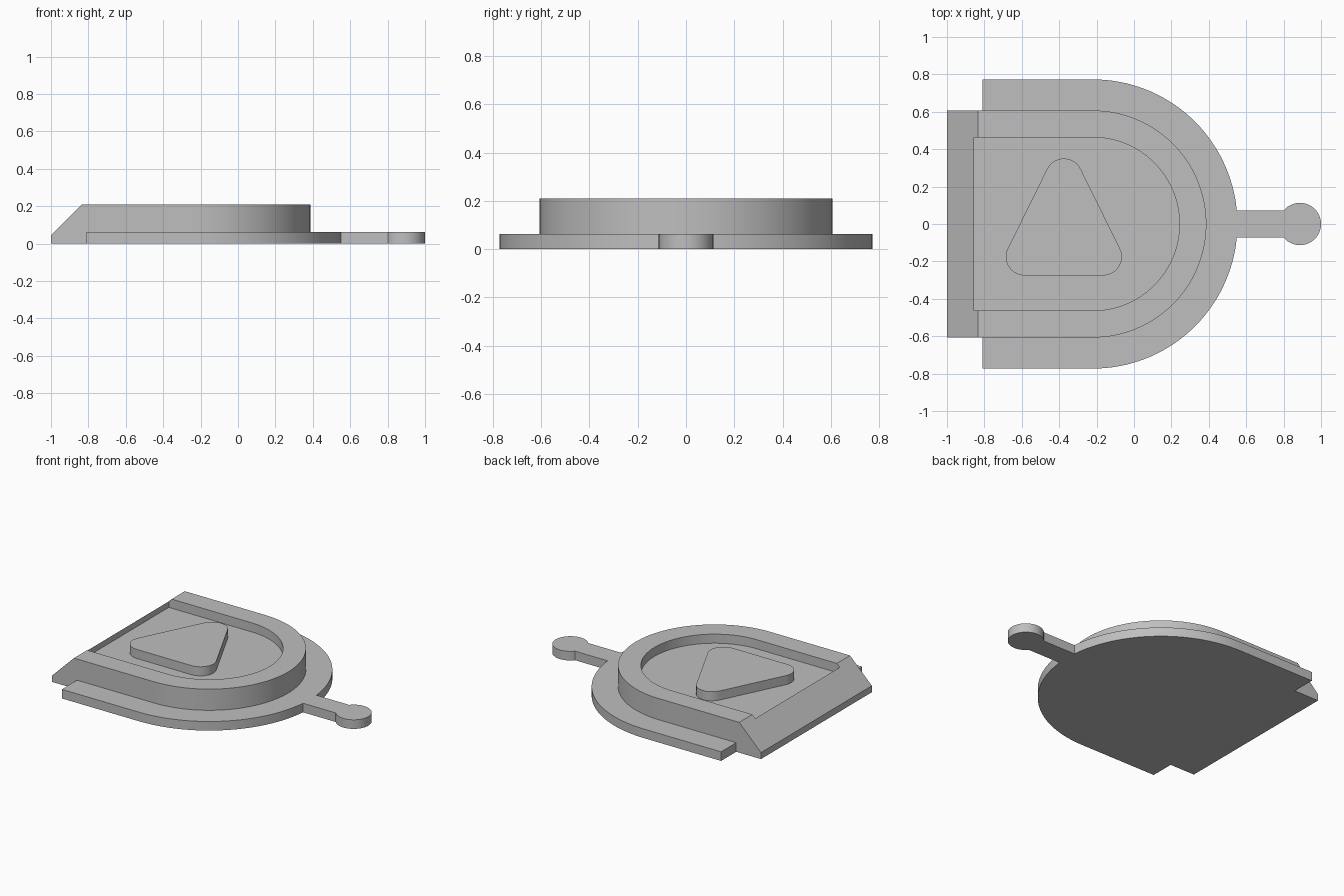
import bpy
import bmesh
from math import asin, cos, sin, pi, radians

cube = bpy.data.objects.get("Cube")
if cube:
    bpy.data.objects.remove(cube, do_unlink=True)

grey = bpy.data.materials.new("plain grey")
grey.use_nodes = True
colour = (0.52, 0.52, 0.52, 1)
grey.diffuse_color = colour
grey.node_tree.nodes["Principled BSDF"].inputs["Base Color"].default_value = colour

PLATE_TOP, FLOOR, TOP = 0.063, 0.147, 0.21
ARC_X = -0.22  # shared centre of the rounded ends


def arc(cx, cy, r, start, end, steps):
    return [(cx + r * cos(start + (end - start) * i / steps),
             cy + r * sin(start + (end - start) * i / steps))
            for i in range(steps + 1)]


def d_shape(left, r):
    return [(left, r), (left, -r)] + arc(ARC_X, 0, r, -pi / 2, pi / 2, 64)


def prism(name, outline, bottom, top):
    bm = bmesh.new()
    face = bm.faces.new([bm.verts.new((x, y, bottom)) for x, y in outline])
    lifted = bmesh.ops.extrude_face_region(bm, geom=[face])["geom"]
    verts = [v for v in lifted if isinstance(v, bmesh.types.BMVert)]
    bmesh.ops.translate(bm, verts=verts, vec=(0, 0, top - bottom))
    bmesh.ops.recalc_face_normals(bm, faces=bm.faces)
    mesh = bpy.data.meshes.new(name)
    bm.to_mesh(mesh)
    bm.free()
    mesh.materials.append(grey)
    obj = bpy.data.objects.new(name, mesh)
    bpy.context.collection.objects.link(obj)
    return obj


def smooth(obj):
    bpy.ops.object.select_all(action="DESELECT")
    obj.select_set(True)
    bpy.context.view_layer.objects.active = obj
    bpy.ops.object.shade_smooth_by_angle(angle=radians(25))


# Base plate with the neck and round tab in one outline
R, NECK, KNOB_X, KNOB_R = 0.773, 0.073, 0.887, 0.113
join, knob = asin(NECK / R), asin(NECK / KNOB_R)
outline = [(-0.81, R), (-0.81, -R)]
outline += arc(ARC_X, 0, R, -pi / 2, -join, 32)
outline += arc(KNOB_X, 0, KNOB_R, -pi + knob, pi - knob, 40)
outline += arc(ARC_X, 0, R, join, pi / 2, 32)
smooth(prism("base_plate", outline, 0, PLATE_TOP))

# Raised body with a sloped straight end
body = prism("raised_body", d_shape(-1, 0.607), 0, TOP)
bm = bmesh.new()
bm.from_mesh(body.data)
cut = bmesh.ops.bisect_plane(bm, geom=bm.verts[:] + bm.edges[:] + bm.faces[:],
                             plane_co=(-1, 0, 0.045), plane_no=(-1, 0, 1.012),
                             clear_outer=True)["geom_cut"]
rim = [e for e in cut if isinstance(e, bmesh.types.BMEdge)]
bmesh.ops.holes_fill(bm, edges=rim)
bmesh.ops.recalc_face_normals(bm, faces=bm.faces)
bm.to_mesh(body.data)
bm.free()

# Shallow recess in the top of the body
cutter = prism("recess_cutter", d_shape(-0.855, 0.463), FLOOR, 0.4)
cutter.hide_render = True
cutter.hide_viewport = True
recess = body.modifiers.new("recess", "BOOLEAN")
recess.operation = "DIFFERENCE"
recess.solver = "EXACT"
recess.object = cutter
smooth(body)

# Rounded triangle standing on the recess floor
lean = asin(0.443)
corner = 0.1
triangle = arc(-0.165, -0.175, corner, -pi / 2, lean, 16)
triangle += arc(-0.375, 0.25, corner, lean, pi - lean, 16)
triangle += arc(-0.585, -0.175, corner, pi - lean, 3 * pi / 2, 16)
smooth(prism("triangle_pad", triangle, FLOOR, TOP))
